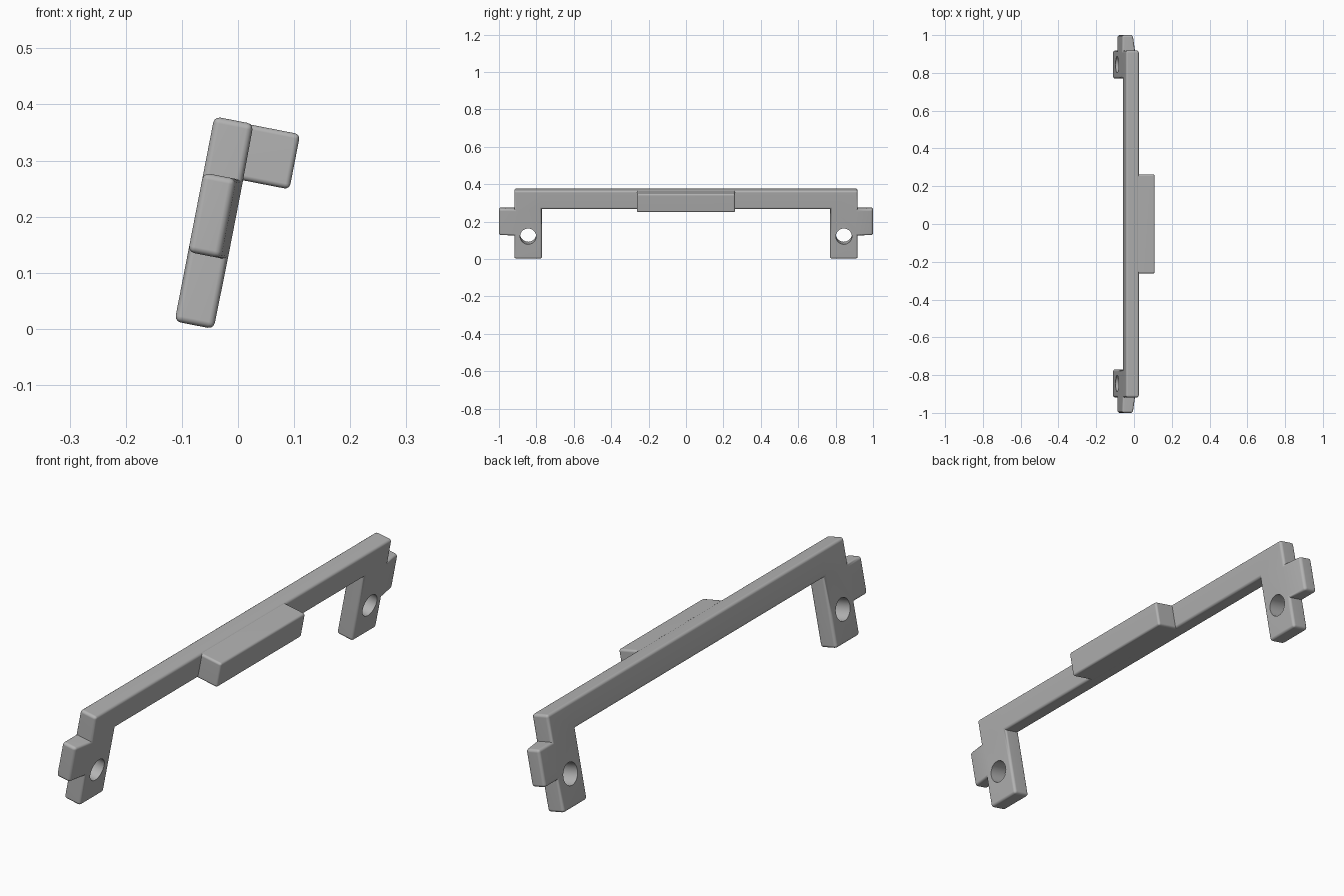
import bpy, bmesh, math
from mathutils import Matrix

cube = bpy.data.objects.get("Cube")
if cube:
    bpy.data.objects.remove(cube)

TILT = Matrix.Translation((-0.113, 0, 0.0135)) @ Matrix.Rotation(math.radians(11), 4, 'Y')
THICK = 0.071            # frame thickness
Y_LUG, Y_OUT, Y_IN = 1.0, 0.918, 0.77
W_LUG, W_BEAM, W_TOP = 0.126, 0.27, 0.372

grey = bpy.data.materials.new("plain_grey")
grey.use_nodes = True
grey.diffuse_color = (0.45, 0.45, 0.45, 1)
grey.node_tree.nodes["Principled BSDF"].inputs["Base Color"].default_value = grey.diffuse_color


def round_edges(bm, radius):
    """Round every convex corner edge, leaving inside corners crisp."""
    bmesh.ops.recalc_face_normals(bm, faces=bm.faces)
    edges = [e for e in bm.edges if e.calc_face_angle_signed(0) > math.radians(40)]
    bmesh.ops.bevel(bm, geom=edges, offset=radius, segments=3, profile=0.5, affect='EDGES')


def make_object(name, bm):
    mesh = bpy.data.meshes.new(name)
    bm.to_mesh(mesh)
    bm.free()
    mesh.materials.append(grey)
    obj = bpy.data.objects.new(name, mesh)
    bpy.context.collection.objects.link(obj)
    obj.matrix_world = TILT
    return obj


def activate(obj):
    bpy.ops.object.select_all(action='DESELECT')
    obj.select_set(True)
    bpy.context.view_layer.objects.active = obj


# Bracket frame: rectangular cells for beam, legs and side lugs, extruded together
bm = bmesh.new()
cells = [(-Y_IN, Y_IN, W_BEAM, W_TOP)]
for s in (-1, 1):
    cells += [(s * Y_IN, s * Y_OUT, 0, W_LUG),
              (s * Y_IN, s * Y_OUT, W_LUG, W_BEAM),
              (s * Y_IN, s * Y_OUT, W_BEAM, W_TOP),
              (s * Y_OUT, s * Y_LUG, W_LUG, W_BEAM)]
for y0, y1, w0, w1 in cells:
    y0, y1 = sorted((y0, y1))
    bm.faces.new([bm.verts.new((0, y, w)) for y, w in ((y0, w0), (y1, w0), (y1, w1), (y0, w1))])
bmesh.ops.remove_doubles(bm, verts=bm.verts, dist=0.0001)
bmesh.ops.recalc_face_normals(bm, faces=bm.faces)
solid = bmesh.ops.extrude_face_region(bm, geom=bm.faces[:], use_keep_orig=True)
for v in solid["geom"]:
    if isinstance(v, bmesh.types.BMVert):
        # lugs thin out towards their ends
        v.co.x = THICK - (0.013 if abs(v.co.y) > 0.95 else 0)
round_edges(bm, 0.011)
frame = make_object("bracket_frame", bm)

# Screw holes through both legs
for s in (-1, 1):
    bm = bmesh.new()
    place = Matrix.Translation((THICK / 2, s * 0.844, 0.123)) @ Matrix.Rotation(math.pi / 2, 4, 'Y')
    bmesh.ops.create_cone(bm, cap_ends=True, segments=32, radius1=0.043, radius2=0.043,
                          depth=0.3, matrix=place)
    cutter = make_object("hole_cutter", bm)
    cutter.hide_render = True
    cut = frame.modifiers.new("screw_hole", 'BOOLEAN')
    cut.operation, cut.solver, cut.object = 'DIFFERENCE', 'EXACT', cutter
    activate(frame)
    bpy.ops.object.modifier_apply(modifier=cut.name)
    bpy.data.objects.remove(cutter)

# Grip block on the +x face of the beam
bm = bmesh.new()
x0, x1 = 0.03, 0.156
bmesh.ops.create_cube(bm, size=1)
bmesh.ops.scale(bm, vec=(x1 - x0, 0.524, W_TOP - W_BEAM - 0.002), verts=bm.verts)
bmesh.ops.translate(bm, vec=((x0 + x1) / 2, 0, (W_TOP + W_BEAM) / 2 - 0.001), verts=bm.verts)
round_edges(bm, 0.009)
grip = make_object("grip_block", bm)

# Smooth rounded edges, flat faces kept clean
for obj in (frame, grip):
    activate(obj)
    bpy.ops.object.shade_smooth_by_angle(angle=math.radians(40))
    clean = obj.modifiers.new("clean_normals", 'WEIGHTED_NORMAL')
    clean.keep_sharp = True
